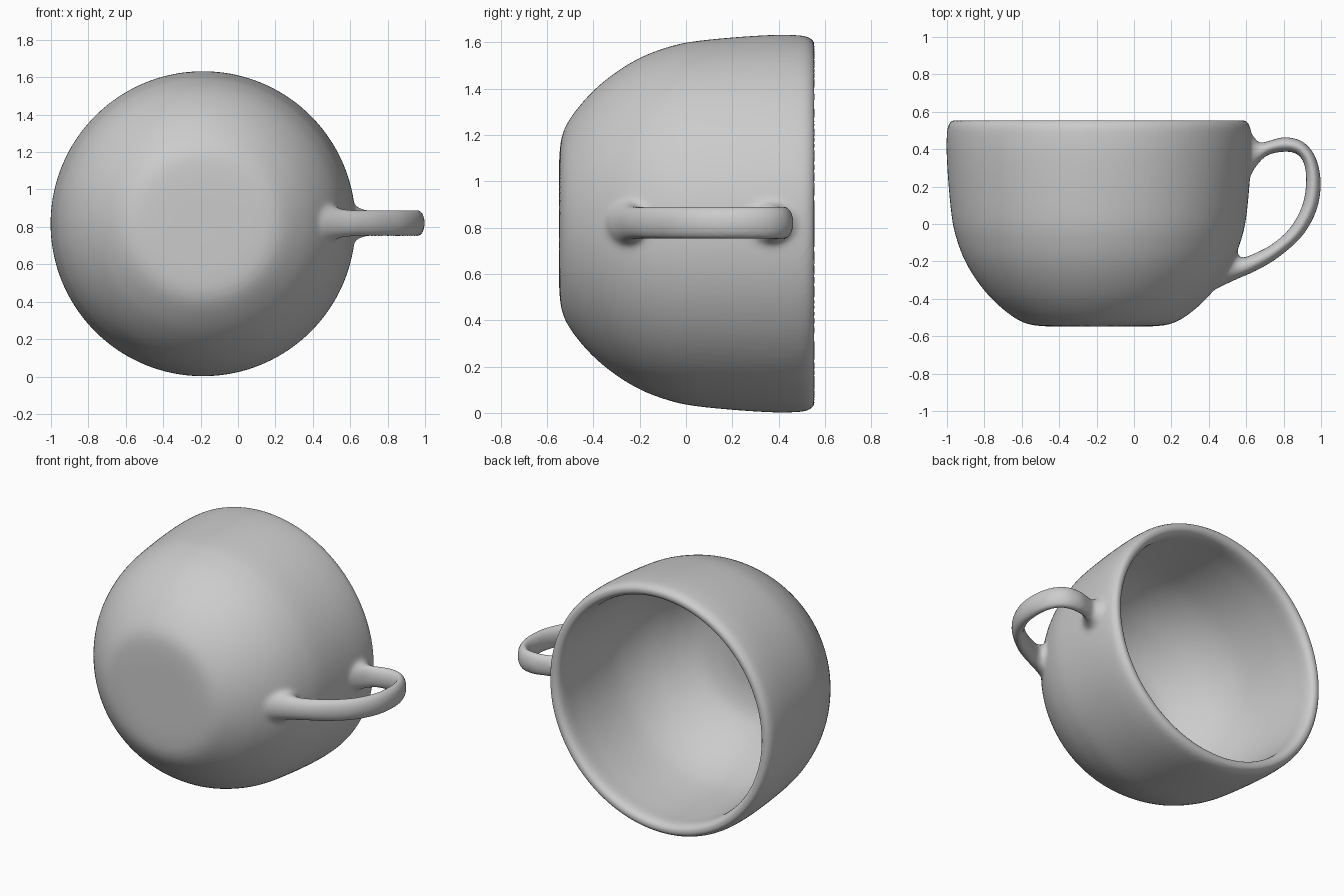
import bpy, bmesh, math
from mathutils import Vector

if "Cube" in bpy.data.objects:
    bpy.data.objects.remove(bpy.data.objects["Cube"])

CX, CZ = -0.187, 0.817


def catmull(points, steps):
    """Smooth a list of tuples into a denser list."""
    pts = [Vector(p) for p in points]
    out = []
    for i in range(len(pts) - 1):
        p0, p1 = pts[max(i - 1, 0)], pts[i]
        p2, p3 = pts[i + 1], pts[min(i + 2, len(pts) - 1)]
        for k in range(steps):
            t = k / steps
            out.append(0.5 * (2 * p1 + (p2 - p0) * t
                              + (2 * p0 - 5 * p1 + 4 * p2 - p3) * t * t
                              + (3 * p1 - p0 - 3 * p2 + p3) * t ** 3))
    return out + [pts[-1]]


def skin(name, rings):
    """Join rings of points into a smooth surface with closed ends."""
    bm = bmesh.new()
    loops = [[bm.verts.new(p) for p in ring] for ring in rings]
    n = len(loops[0])
    for a, b in zip(loops, loops[1:]):
        for i in range(n):
            j = (i + 1) % n
            bm.faces.new((a[i], a[j], b[j], b[i]))
    bm.faces.new(loops[0])
    bm.faces.new(loops[-1])
    bmesh.ops.recalc_face_normals(bm, faces=bm.faces)
    me = bpy.data.meshes.new(name)
    bm.to_mesh(me)
    bm.free()
    ob = bpy.data.objects.new(name, me)
    bpy.context.collection.objects.link(ob)
    return ob


# Bowl: (radius, y) from the underside, over the rim and down inside
profile = [(0.03, -0.549), (0.20, -0.549), (0.30, -0.546), (0.37, -0.537),
           (0.43, -0.514), (0.50, -0.466), (0.58, -0.393), (0.655, -0.30),
           (0.715, -0.20), (0.755, -0.10), (0.783, 0.01), (0.802, 0.18),
           (0.814, 0.36), (0.814, 0.47), (0.806, 0.525), (0.785, 0.552),
           (0.76, 0.553), (0.738, 0.535), (0.728, 0.49), (0.727, 0.38),
           (0.718, 0.18), (0.70, 0.02), (0.67, -0.09), (0.625, -0.19),
           (0.565, -0.28), (0.49, -0.365), (0.40, -0.43), (0.28, -0.463),
           (0.15, -0.47), (0.03, -0.47)]
angles = [2 * math.pi * i / 128 for i in range(128)]
cup = skin("cup", [[(CX + r * math.cos(a), y, CZ + r * math.sin(a)) for a in angles]
                   for r, y in catmull(profile, 4)])

# Handle: inner edge x, y, outer edge x, y, half width; flared at both roots
stations = [(0.585, 0.20, 0.60, 0.50, 0.11), (0.62, 0.255, 0.635, 0.475, 0.092),
            (0.655, 0.31, 0.67, 0.435, 0.078), (0.71, 0.365, 0.72, 0.445, 0.071),
            (0.80, 0.386, 0.805, 0.464, 0.07), (0.87, 0.374, 0.90, 0.441, 0.07),
            (0.91, 0.32, 0.969, 0.36, 0.07), (0.92, 0.22, 0.998, 0.23, 0.07),
            (0.90, 0.10, 0.978, 0.08, 0.07), (0.835, -0.02, 0.902, -0.06, 0.07),
            (0.735, -0.11, 0.78, -0.172, 0.07), (0.63, -0.163, 0.66, -0.247, 0.071),
            (0.57, -0.18, 0.54, -0.30, 0.078), (0.55, -0.15, 0.46, -0.338, 0.094),
            (0.53, -0.11, 0.41, -0.36, 0.11)]


def section(s, n=32):
    a, b = Vector((s[0], s[1], CZ + 0.003)), Vector((s[2], s[3], CZ + 0.003))
    ring = []
    for i in range(n):
        t = 2 * math.pi * i / n
        ring.append((a + b) / 2 + (b - a) / 2 * math.cos(t)
                    + Vector((0, 0, s[4] * math.sin(t))))
    return ring


handle = skin("handle", [section(s) for s in catmull(stations, 6)])
handle.hide_render = True

# Fuse handle and bowl into one even skin
bpy.context.view_layer.objects.active = cup
cup.select_set(True)
fuse = cup.modifiers.new("fuse", 'BOOLEAN')
fuse.operation, fuse.solver, fuse.object = 'UNION', 'EXACT', handle
bpy.ops.object.modifier_apply(modifier="fuse")
bpy.data.objects.remove(handle)
remesh = cup.modifiers.new("remesh", 'REMESH')
remesh.mode, remesh.voxel_size = 'VOXEL', 0.0125
bpy.ops.object.modifier_apply(modifier="remesh")

# Melt the two handle roots into the wall
group = cup.vertex_groups.new(name="roots")
roots = (Vector((0.615, 0.36, CZ)), Vector((0.50, -0.25, CZ)))
for v in cup.data.vertices:
    d = min((v.co - r).length for r in roots)
    if d < 0.24 and math.hypot(v.co.x - CX, v.co.z - CZ) > 0.5:
        group.add([v.index], min(1, (0.24 - d) / 0.10), 'REPLACE')
melt = cup.modifiers.new("melt", 'SMOOTH')
melt.factor, melt.iterations, melt.vertex_group = 0.5, 12, "roots"
even = cup.modifiers.new("even", 'SMOOTH')
even.factor, even.iterations = 0.5, 2
for name in ("melt", "even"):
    bpy.ops.object.modifier_apply(modifier=name)
bpy.ops.object.shade_smooth()
